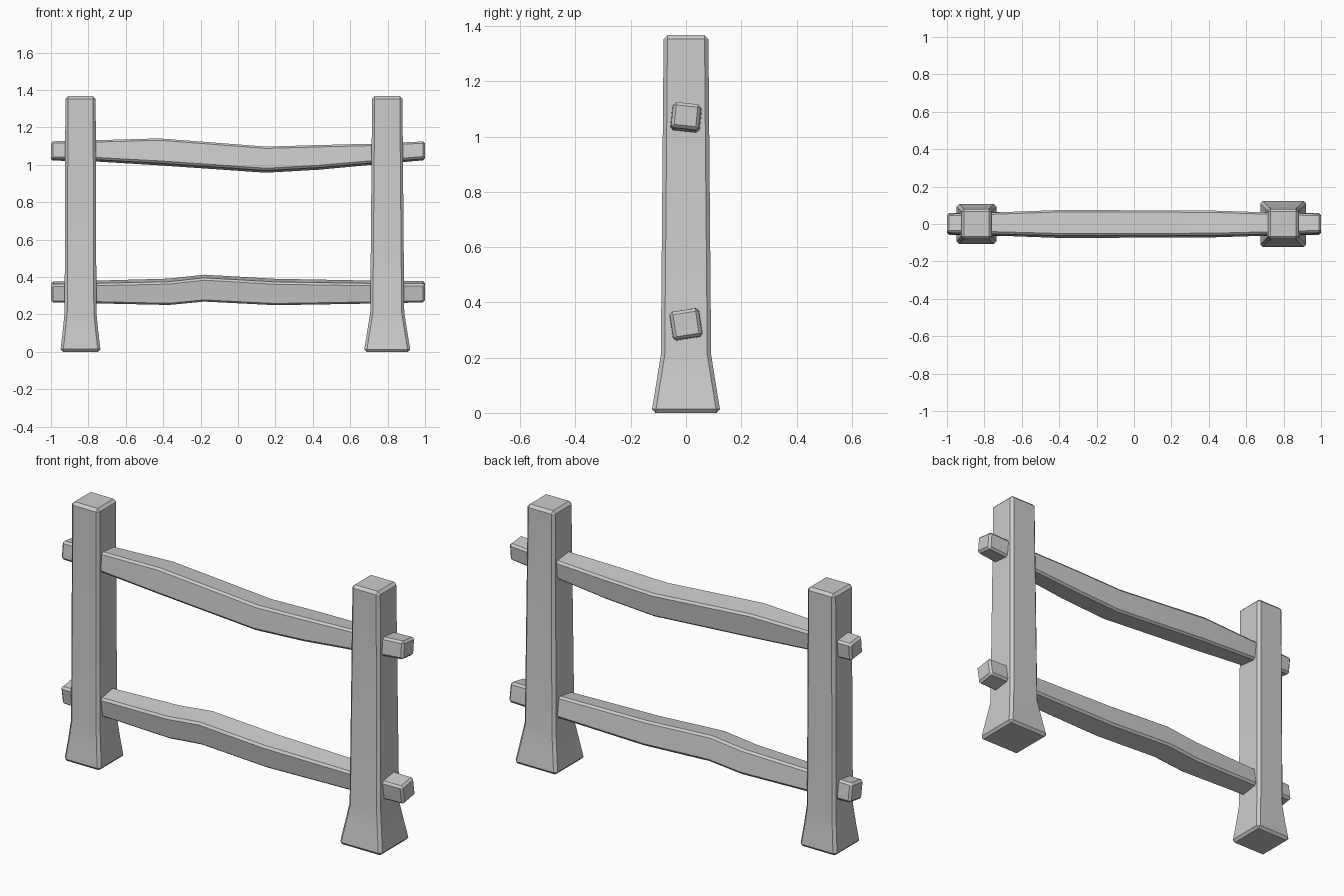
import bpy, bmesh
from math import radians, sin, cos

if "Cube" in bpy.data.objects:
    bpy.data.objects.remove(bpy.data.objects["Cube"])

CORNERS = [(-1, -1), (1, -1), (1, 1), (-1, 1)]


def loft(name, rings, bevel):
    """Skin four-cornered rings into a closed, chamfered beam."""
    bm = bmesh.new()
    loops = [[bm.verts.new(p) for p in ring] for ring in rings]
    for a, b in zip(loops, loops[1:]):
        for i in range(4):
            j = (i + 1) % 4
            bm.faces.new((a[i], a[j], b[j], b[i]))
    bm.faces.new(loops[0])
    bm.faces.new(loops[-1])
    bmesh.ops.recalc_face_normals(bm, faces=bm.faces)
    mesh = bpy.data.meshes.new(name)
    bm.to_mesh(mesh)
    bm.free()
    obj = bpy.data.objects.new(name, mesh)
    bpy.context.collection.objects.link(obj)
    bpy.ops.object.select_all(action='DESELECT')
    obj.select_set(True)
    bpy.context.view_layer.objects.active = obj
    bpy.ops.object.shade_smooth_by_angle(angle=radians(30))
    mod = obj.modifiers.new("chamfer", 'BEVEL')
    mod.width = bevel
    mod.segments = 1
    mod.limit_method = 'ANGLE'
    mod.angle_limit = radians(40)
    # chamfer first, then mark its edges sharp
    bpy.ops.object.modifier_apply(modifier=mod.name)
    bpy.ops.object.shade_smooth_by_angle(angle=radians(30))
    return obj


def post(name, x, profile):
    """profile: (z, half width)"""
    loft(name, [[(x + u * h, v * h, z) for u, v in CORNERS]
                for z, h in profile], 0.014)


def rail(name, twist, stations):
    """stations: (x, bottom z, top z, half depth as seen from above)"""
    c, s = cos(radians(twist)), sin(radians(twist))
    spread = c + abs(s)
    rings = []
    for x, lo, hi, depth in stations:
        zc, h, d = (lo + hi) / 2, (hi - lo) / 2 / spread, depth / spread
        rings.append([(x, u * d * c - v * h * s, zc + u * d * s + v * h * c)
                      for u, v in CORNERS])
    loft(name, rings, 0.011)


# Posts with flared feet
post("left_post", -0.842, [(0, 0.108), (0.11, 0.095), (0.21, 0.085), (1.367, 0.081)])
post("right_post", 0.798, [(0, 0.125), (0.11, 0.107), (0.21, 0.091), (1.367, 0.081)])

# Crooked rails passing through both posts
rail("upper_rail", -6, [
    (-1.0, 1.022, 1.126, 0.055), (-0.76, 1.017, 1.132, 0.063),
    (-0.42, 0.996, 1.142, 0.075), (0.15, 0.957, 1.098, 0.075),
    (0.43, 0.973, 1.106, 0.073), (0.72, 1.0, 1.113, 0.064),
    (1.0, 1.024, 1.126, 0.055)])
rail("lower_rail", 9, [
    (-1.0, 0.263, 0.376, 0.06), (-0.76, 0.258, 0.382, 0.065),
    (-0.37, 0.249, 0.393, 0.073), (-0.18, 0.267, 0.414, 0.074),
    (0.2, 0.248, 0.392, 0.074), (0.72, 0.257, 0.382, 0.066),
    (1.0, 0.263, 0.38, 0.06)])
